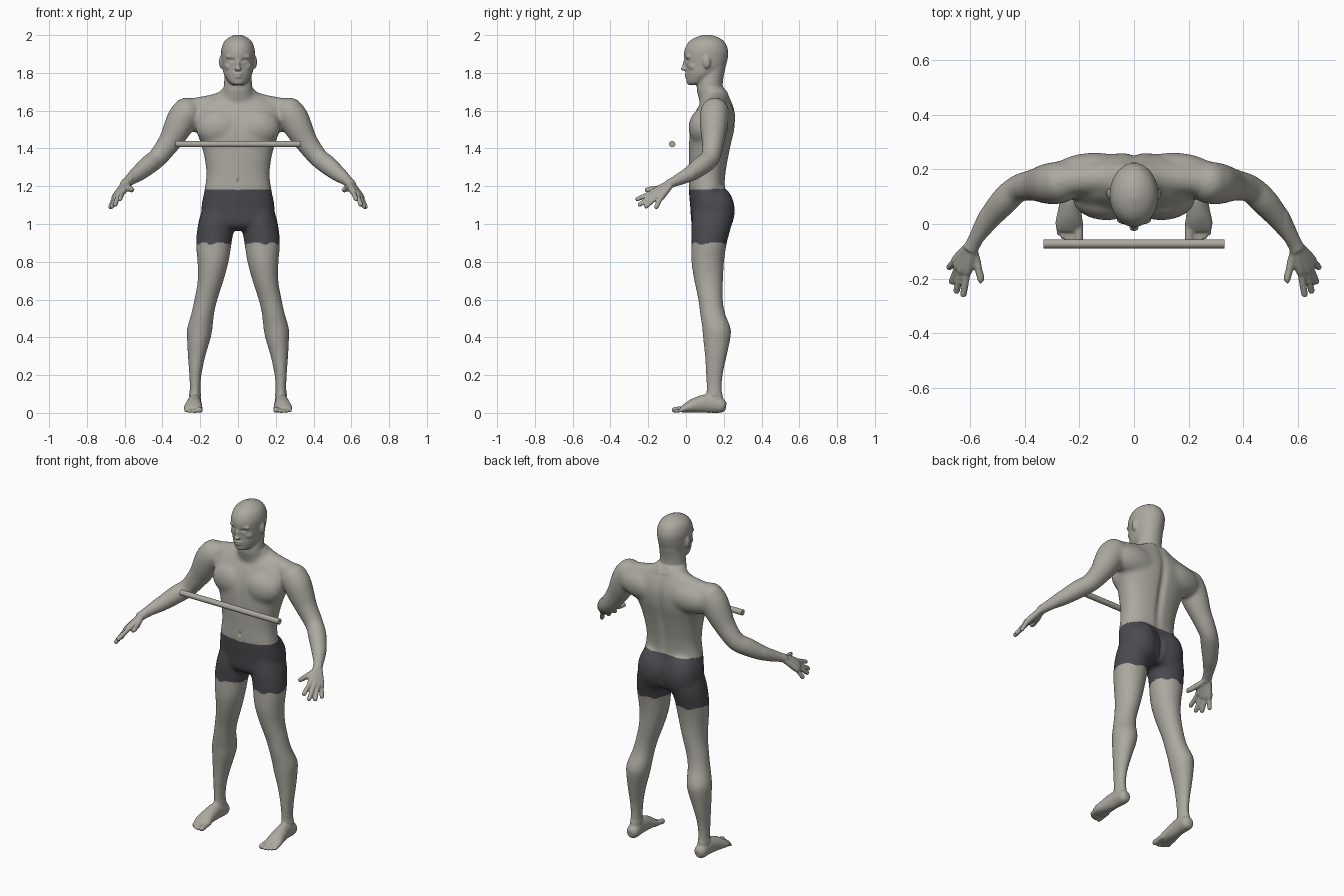
import bpy, bmesh, math
from mathutils import Vector, Matrix

if "Cube" in bpy.data.objects:
    bpy.data.objects.remove(bpy.data.objects["Cube"], do_unlink=True)

RING = 28
UP = Vector((0, 0, 1))
body_bm = bmesh.new()


def material(name, colour):
    mat = bpy.data.materials.new(name)
    mat.use_nodes = True
    mat.diffuse_color = (*colour, 1)
    mat.node_tree.nodes["Principled BSDF"].inputs["Base Color"].default_value = (*colour, 1)
    return mat


def catmull(a, b, c, d, t):
    """Smooth blend of four neighbouring sections."""
    return [(2 * q + (r - p) * t + (2 * p - 5 * q + 4 * r - s) * t * t
             + (3 * q - p - 3 * r + s) * t ** 3) / 2 for p, q, r, s in zip(a, b, c, d)]


def refine(rows, steps=5):
    ends = [rows[0], *rows, rows[-1]]
    result = []
    for i in range(len(rows) - 1):
        result += [catmull(*ends[i:i + 4], k / steps) for k in range(steps)]
    return result + [list(rows[-1])]


def loft(rows, side=1, tilted=False, power=2.0):
    """Skin elliptical sections (x, y, z, half width, half depth)."""
    rows = refine(rows)
    centres = [Vector((r[0] * side, r[1], r[2])) for r in rows]
    rings = []
    for i, row in enumerate(rows):
        across, deep = Vector((1, 0, 0)), Vector((0, 1, 0))
        if tilted:
            along = (centres[min(i + 1, len(rows) - 1)] - centres[max(i - 1, 0)]).normalized()
            across = along.cross(UP).normalized()
            deep = across.cross(along)
        ring = []
        for k in range(RING):
            c, s = (f(math.tau * k / RING) for f in (math.cos, math.sin))
            u = math.copysign(abs(c) ** (2 / power), c) * row[3]
            v = math.copysign(abs(s) ** (2 / power), s) * row[4]
            ring.append(body_bm.verts.new(centres[i] + across * u + deep * v))
        rings.append(ring)
    for low, high in zip(rings, rings[1:]):
        for k in range(RING):
            n = (k + 1) % RING
            body_bm.faces.new((low[k], low[n], high[n], high[k]))
    body_bm.faces.new(rings[0][::-1])
    body_bm.faces.new(rings[-1])


def digit(points, radius, side):
    """Tapered finger or toe with a rounded tip."""
    rows = [(*p, radius, radius) for p in points]
    tip, before = Vector(points[-1]), Vector(points[-2])
    end = tip + (tip - before).normalized() * radius * 0.7
    loft(rows + [(*end, radius * 0.4, radius * 0.4)], side, tilted=True)


def blob(centre, size, side=1):
    place = Matrix.Translation((centre[0] * side, *centre[1:])) @ Matrix.Diagonal((*size, 1))
    bmesh.ops.create_uvsphere(body_bm, u_segments=28, v_segments=18, radius=1, matrix=place)


# Torso
torso = [(.13, .97, .08, .07), (.13, 1.0, .16, .10), (.135, 1.08, .194, .112),
         (.112, 1.18, .178, .097), (.113, 1.26, .168, .097), (.119, 1.34, .176, .104),
         (.127, 1.42, .195, .112), (.139, 1.5, .224, .118), (.152, 1.58, .24, .108),
         (.16, 1.64, .2, .085), (.16, 1.68, .12, .065), (.14, 1.72, .08, .062)]
loft([(0, y, z, a, b) for y, z, a, b in torso], power=2.3)

# Neck and head
neck = [(.15, 1.62, .1, .07), (.128, 1.7, .079, .07), (.128, 1.76, .073, .068), (.14, 1.83, .07, .07)]
head = [(.045, 1.737, .03, .034), (.06, 1.75, .049, .056), (.085, 1.79, .074, .085),
        (.103, 1.83, .083, .104), (.106, 1.88, .088, .116), (.107, 1.92, .089, .116),
        (.109, 1.96, .077, .098), (.111, 1.985, .052, .067), (.112, 2.001, .018, .022)]
for part in (neck, head):
    loft([(0, y, z, a, b) for y, z, a, b in part])

# Nose, lips, chin and groin
blob((0, 0, 1.842), (.011, .02, .032))
blob((0, -.013, 1.821), (.019, .015, .011))
blob((0, .006, 1.793), (.027, .016, .008))
blob((0, .007, 1.78), (.023, .015, .008))
blob((0, .022, 1.753), (.03, .02, .018))
blob((0, .09, 1.06), (.08, .062, .1))

leg = [(.105, .14, 1.08, .085, .1), (.115, .135, 1.0, .097, .107), (.128, .123, .9, .095, .094),
       (.132, .115, .8, .083, .087), (.145, .12, .7, .069, .077), (.17, .13, .6, .062, .066),
       (.186, .14, .53, .061, .067), (.202, .161, .45, .068, .076), (.207, .163, .4, .064, .074),
       (.219, .158, .3, .047, .059), (.226, .15, .2, .033, .046), (.227, .15, .12, .029, .042),
       (.228, .155, .05, .032, .045), (.228, .16, .015, .028, .04)]
foot = [(.226, .212, .035, .016, .02), (.227, .19, .038, .035, .038), (.23, .12, .05, .036, .05),
        (.235, .05, .04, .043, .04), (.238, .005, .027, .05, .027), (.238, -.025, .016, .045, .015)]
arm = [(.24, .155, 1.6, .07, .07), (.285, .15, 1.575, .078, .08), (.322, .147, 1.505, .073, .075),
       (.362, .143, 1.435, .06, .062), (.425, .13, 1.352, .051, .053), (.475, .085, 1.312, .052, .052),
       (.53, .02, 1.265, .043, .043), (.582, -.06, 1.225, .028, .027), (.6, -.095, 1.208, .029, .025)]
trapezius = [(.02, .17, 1.67, .06, .06), (.12, .168, 1.638, .055, .052), (.26, .16, 1.61, .055, .054)]
fingers = [((.61, -.172, 1.17), (.625, -.257, 1.132)), ((.631, -.168, 1.156), (.65, -.244, 1.103)),
           ((.645, -.153, 1.146), (.667, -.211, 1.093)), ((.653, -.133, 1.141), (.676, -.158, 1.089))]
# Toe position, reach and thickness, inner toe first
toes = [(.202, -.064, .015), (.2265, -.064, .0095), (.2445, -.058, .009), (.261, -.049, .0085), (.2765, -.036, .008)]

for side in (1, -1):
    # Limbs and shoulder bridge
    loft(leg, side)
    loft(foot, side, tilted=True)
    loft(arm, side, tilted=True)
    loft(trapezius, side, tilted=True)
    # Hand: palm bones, fingers and thumb
    for i, (knuckle, tip) in enumerate(fingers):
        wrist = (.588 + .007 * i, -.085, 1.217 - .005 * i)
        digit([wrist, knuckle], .0175, side)
        digit([knuckle, tip], .0122, side)
    digit([(.592, -.08, 1.213), (.576, -.14, 1.19), (.556, -.207, 1.18)], .0155, side)
    # Toes
    for x, reach, radius in toes:
        digit([(x, .015, .024), (x, -.025, radius + .005), (x, reach, radius)], radius, side)
    # Chest, shoulder, back and seat muscles
    blob((.1, .092, 1.51), (.125, .079, .1), side)
    blob((.275, .152, 1.585), (.077, .078, .085), side)
    blob((.145, .178, 1.565), (.165, .084, .092), side)
    blob((.09, .165, 1.07), (.1, .094, .135), side)
    # Kneecap and ankle bone
    blob((.17, .1, .6), (.038, .033, .05), side)
    blob((.228, .15, .1), (.034, .025, .025), side)
    # Ear, brow and cheek
    blob((.09, .11, 1.857), (.011, .02, .034), side)
    blob((.034, .014, 1.886), (.032, .016, .01), side)
    blob((.044, .043, 1.835), (.028, .03, .026), side)

bmesh.ops.recalc_face_normals(body_bm, faces=body_bm.faces)
rough = bpy.data.meshes.new("body_parts")
body_bm.to_mesh(rough)
body_bm.free()
body = bpy.data.objects.new("body", rough)
bpy.context.collection.objects.link(body)

# Fuse all parts into one skin
fuse = body.modifiers.new("fuse", "REMESH")
fuse.mode = "VOXEL"
fuse.voxel_size = 0.0052
bpy.context.view_layer.update()
graph = bpy.context.evaluated_depsgraph_get()
skin_mesh = bpy.data.meshes.new_from_object(body.evaluated_get(graph))
body.modifiers.clear()
body.data = skin_mesh
bpy.data.meshes.remove(rough)
skin_mesh.name = "body"

skin = material("warm grey skin", (.41, .395, .35))
shorts = material("charcoal shorts", (.07, .068, .078))
skin_mesh.materials.clear()
for mat in (skin, shorts):
    skin_mesh.materials.append(mat)

bm = bmesh.new()
bm.from_mesh(skin_mesh)


def relax(verts, rounds):
    for _ in range(rounds):
        bmesh.ops.smooth_vert(bm, verts=verts, factor=0.5, use_axis_x=True, use_axis_y=True, use_axis_z=True)


def bump(value, width):
    return math.exp(-(value / width) ** 2)


relax([v for v in bm.verts if .1 < v.co.z < 1.7 and abs(v.co.x) < .56], 36)
relax([v for v in bm.verts if v.co.z > 1.7], 3)
relax(bm.verts[:], 2)

# Eye sockets, mouth, spine, seat cleft, breastbone and navel
for v in bm.verts:
    x, y, z = v.co
    if z > 1.72 and y < .06:
        v.co.y += .008 * bump(abs(x) - .033, .015) * bump(z - 1.867, .009)
        v.co.y += .004 * bump(x, .024) * bump(z - 1.7865, .003)
    elif .98 < z < 1.68 and abs(x) < .15:
        if y > .13:
            v.co.y -= .013 * bump(x, .022) * bump(z - 1.42, .22)
            v.co.y -= .016 * bump(x, .014) * bump(z - 1.06, .07)
        else:
            v.co.y += .005 * bump(x, .016) * bump(z - 1.47, .1)
            v.co.y += .008 * bump(x, .008) * bump(z - 1.225, .012)

# Shorts between waist and hem
for f in bm.faces:
    f.smooth = True
    x, y, z = f.calc_center_median()
    hem = .898 + .006 * math.sin(abs(x) * 70 + y * 30)
    waist = 1.18 + .04 * y
    f.material_index = int(abs(x) < .35 and hem < z < waist)
bm.to_mesh(skin_mesh)
bm.free()

# Straight bar in front of the chest
bpy.ops.mesh.primitive_cylinder_add(vertices=32, radius=.0165, depth=.664,
                                    location=(0, -.073, 1.423), rotation=(0, math.pi / 2, 0))
bar = bpy.context.object
bar.name = "bar"
bar.data.materials.append(skin)
bpy.ops.object.shade_smooth_by_angle()
